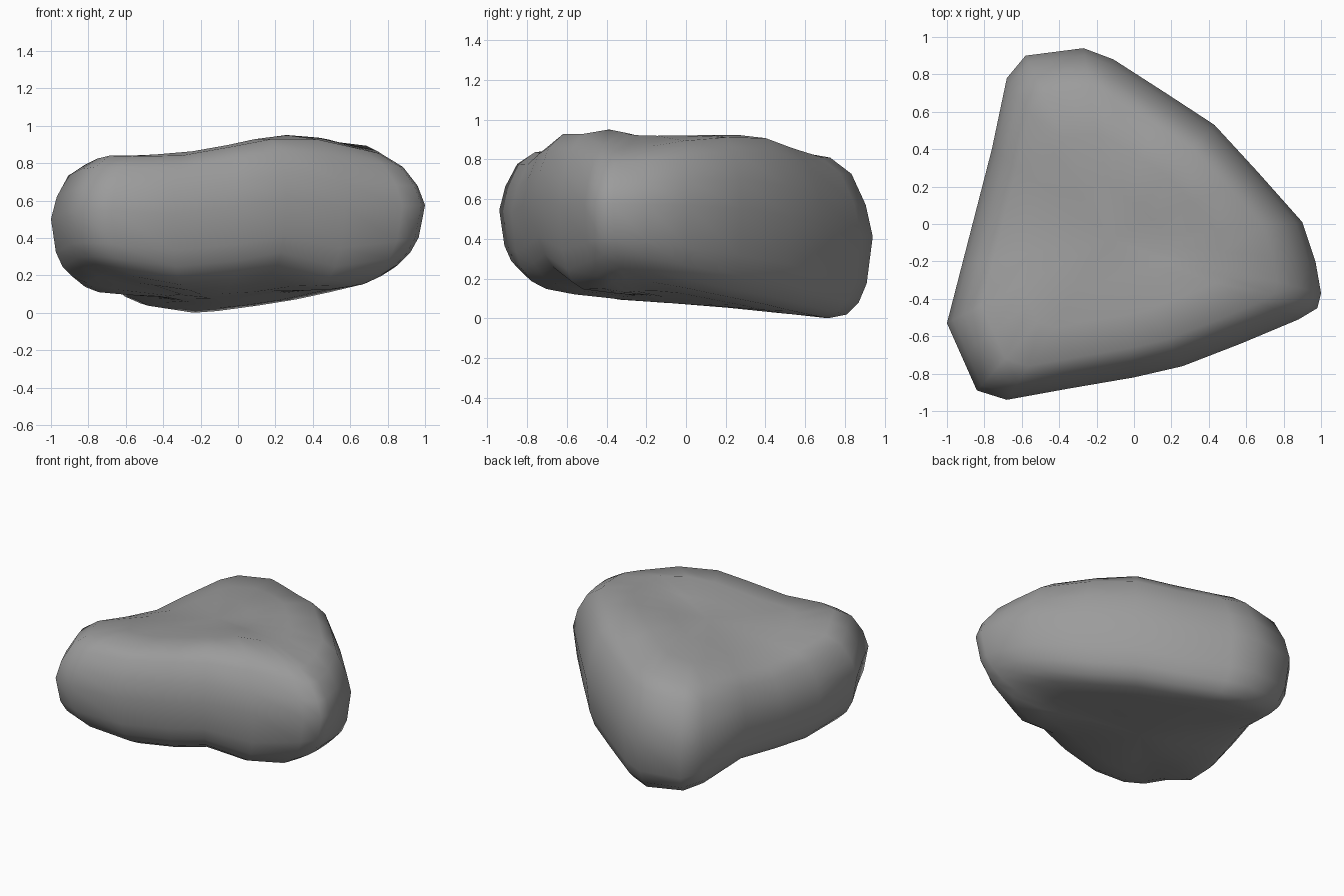
import bpy, bmesh, math

if "Cube" in bpy.data.objects:
    bpy.data.objects.remove(bpy.data.objects["Cube"])

# widest outline of the boulder seen from above
outline = [(-.27, .94), (-.11, .88), (.17, .70), (.43, .53), (.66, .28), (.90, .01),
           (.97, -.20), (1.0, -.37), (.98, -.45), (.88, -.51), (.57, -.64), (.26, -.76),
           (0, -.82), (-.35, -.88), (-.68, -.94), (-.84, -.89), (-.92, -.71), (-1.0, -.53),
           (-.92, -.22), (-.84, .09), (-.76, .40), (-.68, .78), (-.58, .90)]
# rounded wall section: (scale towards centre, height fraction)
section = [(.30, 0), (.60, 0), (.78, .01), (.87, .05), (.93, .13), (.97, .25), (1, .53),
           (.965, .71), (.895, .88), (.79, .97), (.55, 1), (.28, 1)]
CX, CY = -.12, -.08

# soft lumps and dents: (x, y, height, spread)
top_lumps = [(.3, -.45, .045, .08), (.1, -.75, .04, .12), (-.8, -.75, .06, .12),
             (-.75, .1, -.07, .12), (.25, .4, .04, .10), (-.35, .9, .07, .10),
             (1.0, -.35, -.12, .15)]
base_lumps = [(-.75, .4, .12, .20), (.57, -.50, -.07, .06), (.2, -.7, .06, .05),
              (-.8, -.7, .09, .13), (1, -.3, .05, .08)]


def lumps(table, x, y):
    return sum(h * math.exp(-((x - a) ** 2 + (y - b) ** 2) / s) for a, b, h, s in table)


def underside(x, y):
    # tilted base, lowest at the back, rising to the right
    return .085 - .11 * y + .10 * max(0, x + .25) + lumps(base_lumps, x, y)


def upper(x, y):
    # gently sloping top that falls away at the back
    return .91 + .10 * x - .16 * max(0, y - .33) + lumps(top_lumps, x, y)


bm = bmesh.new()


def point(x, y, f):
    b, t = underside(x, y), upper(x, y)
    return bm.verts.new((x, y, b + f * (t - b)))


rings = [[point(CX + (x - CX) * s, CY + (y - CY) * s, f) for x, y in outline]
         for s, f in section]
n = len(outline)
for a, b in zip(rings, rings[1:]):
    for i in range(n):
        j = (i + 1) % n
        bm.faces.new((a[i], a[j], b[j], b[i]))
# close both ends with fans
for ring, f in ((rings[0], 0), (rings[-1], 1)):
    c = point(CX, CY, f)
    for i in range(n):
        bm.faces.new((ring[i], ring[(i + 1) % n], c))
bmesh.ops.recalc_face_normals(bm, faces=bm.faces)

# stand on the ground
low = min(v.co.z for v in bm.verts)
for v in bm.verts:
    v.co.z -= low
for f in bm.faces:
    f.smooth = True

mesh = bpy.data.meshes.new("boulder")
bm.to_mesh(mesh)
bm.free()
# dark grey stone
stone = bpy.data.materials.new("stone")
stone.diffuse_color = (.33, .33, .33, 1)
stone.use_nodes = True
stone.node_tree.nodes["Principled BSDF"].inputs["Base Color"].default_value = stone.diffuse_color
mesh.materials.append(stone)
boulder = bpy.data.objects.new("boulder", mesh)
bpy.context.collection.objects.link(boulder)
